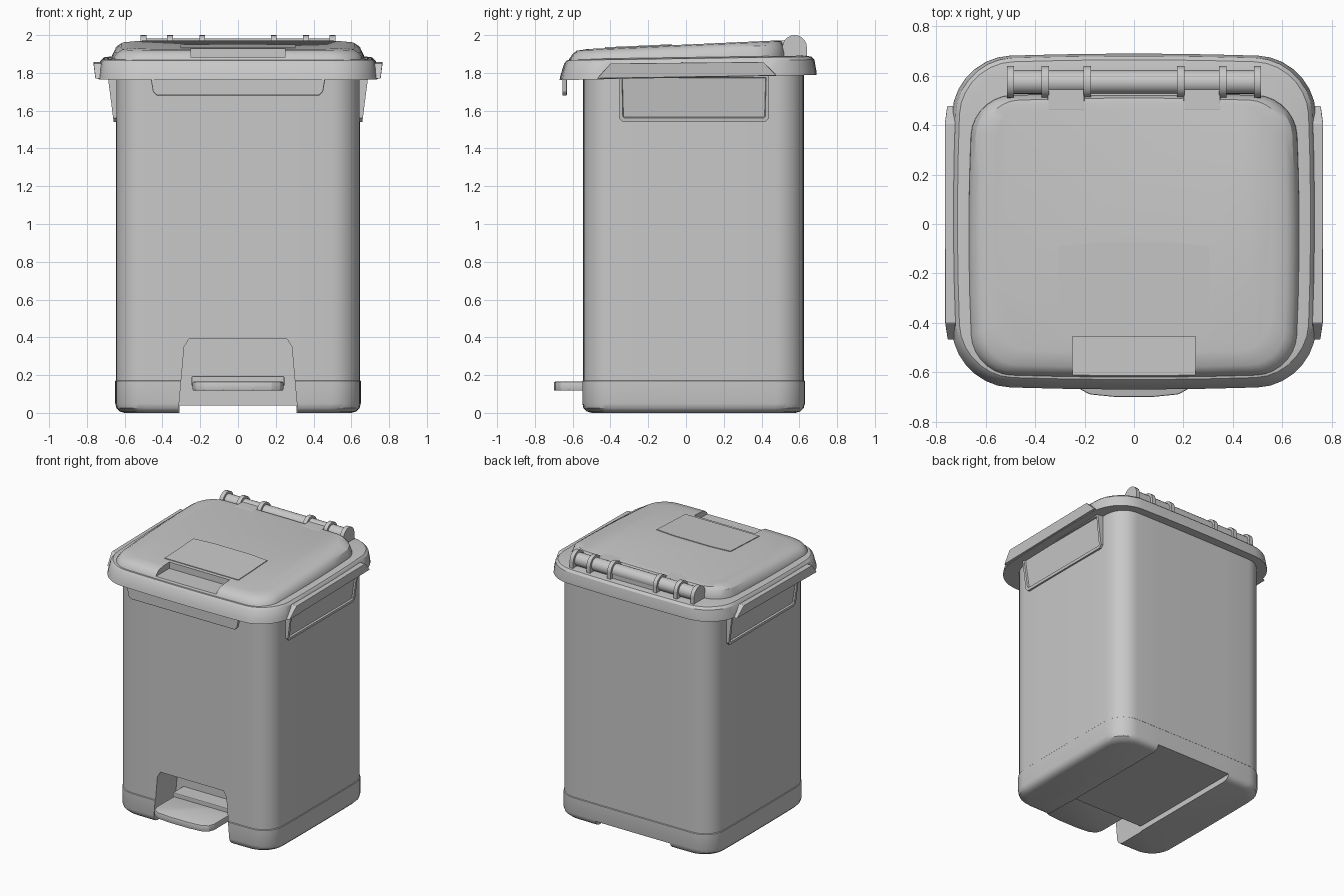
import bpy, bmesh, math
from mathutils import Vector

cube = bpy.data.objects.get("Cube")
if cube:
    bpy.data.objects.remove(cube, do_unlink=True)

grey = bpy.data.materials.new("grey_plastic")
grey.use_nodes = True
GREY = (0.58, 0.58, 0.58, 1)
grey.diffuse_color = GREY
grey.node_tree.nodes["Principled BSDF"].inputs["Base Color"].default_value = GREY


def finish(name, bm):
    """Turn a bmesh into a named, coloured object."""
    bmesh.ops.recalc_face_normals(bm, faces=bm.faces)
    mesh = bpy.data.meshes.new(name)
    bm.to_mesh(mesh)
    bm.free()
    mesh.materials.append(grey)
    obj = bpy.data.objects.new(name, mesh)
    bpy.context.collection.objects.link(obj)
    return obj


def activate(obj):
    bpy.ops.object.select_all(action='DESELECT')
    obj.select_set(True)
    bpy.context.view_layer.objects.active = obj


def smooth(obj, degrees=32):
    activate(obj)
    bpy.ops.object.shade_smooth_by_angle(angle=math.radians(degrees))


def rounded_rect(hx, y0, y1, r, bow=0.0, seg=7, sub=5):
    """Rounded rectangle centred on x, with slightly bowed sides."""
    cy, hy = (y0 + y1) / 2, (y1 - y0) / 2
    arcs = []
    for k, (sx, sy) in enumerate(((1, 1), (-1, 1), (-1, -1), (1, -1))):
        centre = Vector((sx * (hx - r), sy * (hy - r)))
        arcs.append([centre + r * Vector((math.cos(a), math.sin(a)))
                     for a in ((k + i / seg) * math.pi / 2 for i in range(seg + 1))])
    pts = []
    for k, arc in enumerate(arcs):
        pts += arc
        start, end = arc[-1], arcs[(k + 1) % 4][0]
        pts += [start.lerp(end, i / sub) for i in range(1, sub)]
    return [(p.x * (1 - bow * (p.y / hy) ** 2),
             cy + p.y * (1 - bow * (p.x / hx) ** 2)) for p in pts]


def loft(name, rings, bow=0.0):
    """Skin rounded rectangles: (half width, front, back, radius, z, slope)."""
    bm = bmesh.new()
    loops = [[bm.verts.new((x, y, z + slope * y))
              for x, y in rounded_rect(hx, y0, y1, r, bow)]
             for hx, y0, y1, r, z, slope in rings]
    n = len(loops[0])
    for a, b in zip(loops, loops[1:]):
        for i in range(n):
            j = (i + 1) % n
            bm.faces.new((a[i], a[j], b[j], b[i]))
    bm.faces.new(loops[0])
    bm.faces.new(loops[-1])
    return finish(name, bm)


def prism(name, pts, place, a, b, bevel=0.0, edit=None):
    """Extrude a 2D outline from a to b; place maps (u, v, depth) to xyz."""
    bm = bmesh.new()
    near = [bm.verts.new(place(u, v, a)) for u, v in pts]
    far = [bm.verts.new(place(u, v, b)) for u, v in pts]
    bm.faces.new(near)
    cap = bm.faces.new(far)
    for i in range(len(pts)):
        j = (i + 1) % len(pts)
        bm.faces.new((near[i], near[j], far[j], far[i]))
    bmesh.ops.recalc_face_normals(bm, faces=bm.faces)
    if edit:
        edit(bm, cap)
    if bevel:
        bmesh.ops.bevel(bm, geom=bm.edges[:], offset=bevel, segments=2,
                        affect='EDGES', profile=0.5)
    return finish(name, bm)


def box(name, x0, x1, y0, y1, z0, z1, bevel=0.0):
    return prism(name, [(x0, y0), (x1, y0), (x1, y1), (x0, y1)],
                 lambda u, v, d: (u, v, d), z0, z1, bevel)


def cut(obj, cutter):
    mod = obj.modifiers.new("cut", 'BOOLEAN')
    mod.object = cutter
    mod.operation = 'DIFFERENCE'
    mod.solver = 'EXACT'
    activate(obj)
    bpy.ops.object.modifier_apply(modifier=mod.name)
    bpy.data.objects.remove(cutter, do_unlink=True)


def front_plane(u, v, d):
    return (u, d, v)


def rod(name, x0, x1, radius, y=0.575, z=1.935, sides=20):
    pts = [(y + radius * math.cos(t), z + radius * math.sin(t))
           for t in (2 * math.pi * i / sides for i in range(sides))]
    smooth(prism(name, pts, lambda u, v, d: (d, u, v), x0, x1))


# Bin body: straight walls with a rounded foot and a faint seam
def wall(inset, z):
    return (0.65 - inset, -0.55 + inset, 0.63 - inset, 0.15, z, 0)


body = loft("bin_body", [wall(0.05, 0), wall(0.022, 0.008), wall(0.006, 0.025),
                         wall(0, 0.05), wall(0, 0.168), wall(0.004, 0.172),
                         wall(0.004, 1.8)], bow=0.008)
# Pedal recess and the shallow channel under the floor
recess = [(-0.325, -0.1), (-0.285, 0.35), (-0.26, 0.39),
          (0.26, 0.39), (0.285, 0.35), (0.325, -0.1)]
cut(body, prism("recess_cutter", recess, front_plane, -0.8, -0.3))
cut(body, box("channel_cutter", -0.31, 0.31, -0.9, 0.9, -0.1, 0.04))
smooth(body)

# Foot pedal with a raised heel inside the recess
pedal = [(-0.24, -0.28), (-0.24, -0.62), (-0.225, -0.665), (-0.18, -0.69), (-0.08, -0.7),
         (0.08, -0.7), (0.18, -0.69), (0.225, -0.665), (0.24, -0.62), (0.24, -0.28)]
smooth(prism("foot_pedal", pedal, lambda u, v, d: (u, v, d), 0.118, 0.165, 0.006))
box("pedal_heel", -0.245, 0.245, -0.42, -0.28, 0.14, 0.195, 0.006)

# Overhanging rim
rim = loft("lid_rim", [(0.62, -0.53, 0.61, 0.15, 1.775, 0.02),
                       (0.745, -0.67, 0.69, 0.23, 1.775, 0.02),
                       (0.742, -0.665, 0.69, 0.23, 1.80, 0.02),
                       (0.73, -0.645, 0.68, 0.22, 1.86, 0.015),
                       (0.715, -0.63, 0.665, 0.21, 1.876, 0.015),
                       (0.67, -0.60, 0.63, 0.18, 1.882, 0.015)], bow=0.025)
smooth(rim)

# Sloping lid with a front grip notch
lid = loft("lid", [(0.672, -0.625, 0.53, 0.16, 1.86, 0.02),
                   (0.668, -0.62, 0.53, 0.16, 1.89, 0.03),
                   (0.65, -0.605, 0.52, 0.15, 1.925, 0.045),
                   (0.62, -0.58, 0.51, 0.14, 1.944, 0.045),
                   (0.56, -0.52, 0.49, 0.12, 1.95, 0.045)], bow=0.025)
cut(lid, box("grip_cutter", -0.25, 0.25, -0.8, -0.455, 1.882, 2.2))
smooth(lid)

# Thin raised panel behind the grip, following the lid slope
panel = [(-0.305, -0.43), (0.305, -0.43), (0.305, -0.09),
         (0.15, -0.075), (-0.15, -0.075), (-0.305, -0.09)]
prism("lid_panel", panel, lambda u, v, d: (u, v, d + 0.045 * v), 1.946, 1.955)

# Downward lip at the front of the rim
lip = [(-0.465, 1.79), (-0.45, 1.70), (-0.43, 1.68),
       (0.43, 1.68), (0.45, 1.70), (0.465, 1.79)]
prism("front_lip", lip, front_plane, -0.655, -0.63, 0.005)

# Side handles with recessed panels, and the rim guards above them
for side, label in ((1, "left"), (-1, "right")):
    def side_plane(u, v, d, s=side):
        lean = 0.13 * (1.77 - v) if d > 0.64 else 0
        return (s * (d - lean), u, v)

    def inset_panel(bm, cap):
        bmesh.ops.inset_individual(bm, faces=[cap], thickness=0.022)
        bmesh.ops.inset_individual(bm, faces=[cap], thickness=0.004, depth=-0.012)

    outline = [(-0.355, 1.79), (-0.355, 1.56), (-0.335, 1.54),
               (0.42, 1.54), (0.44, 1.56), (0.44, 1.79)]
    prism(label + "_handle", outline, side_plane, 0.6, 0.688, edit=inset_panel)
    guard = [(-0.47, 1.77), (-0.40, 1.85), (0.41, 1.858), (0.48, 1.785)]
    prism(label + "_rim_guard", guard, side_plane, 0.70, 0.755, 0.004)

# Hinge: collars joined by thinner pins, with arms to the lid
collars = (-0.5, -0.36, -0.19, 0.19, 0.36, 0.5)
for i, x in enumerate(collars):
    rod("hinge_collar_%d" % i, x - 0.015, x + 0.015, 0.065)
    box("hinge_foot_%d" % i, x - 0.015, x + 0.015, 0.51, 0.64, 1.87, 1.935)
for i, (a, b) in enumerate(zip(collars, collars[1:])):
    rod("hinge_pin_%d" % i, a, b, 0.048)
for s, label in ((1, "left"), (-1, "right")):
    box(label + "_hinge_arm", *sorted((s * 0.2, s * 0.35)), 0.46, 0.58, 1.90, 1.972, 0.006)
box("hinge_cover", -0.19, 0.19, 0.48, 0.62, 1.87, 1.945, 0.006)
